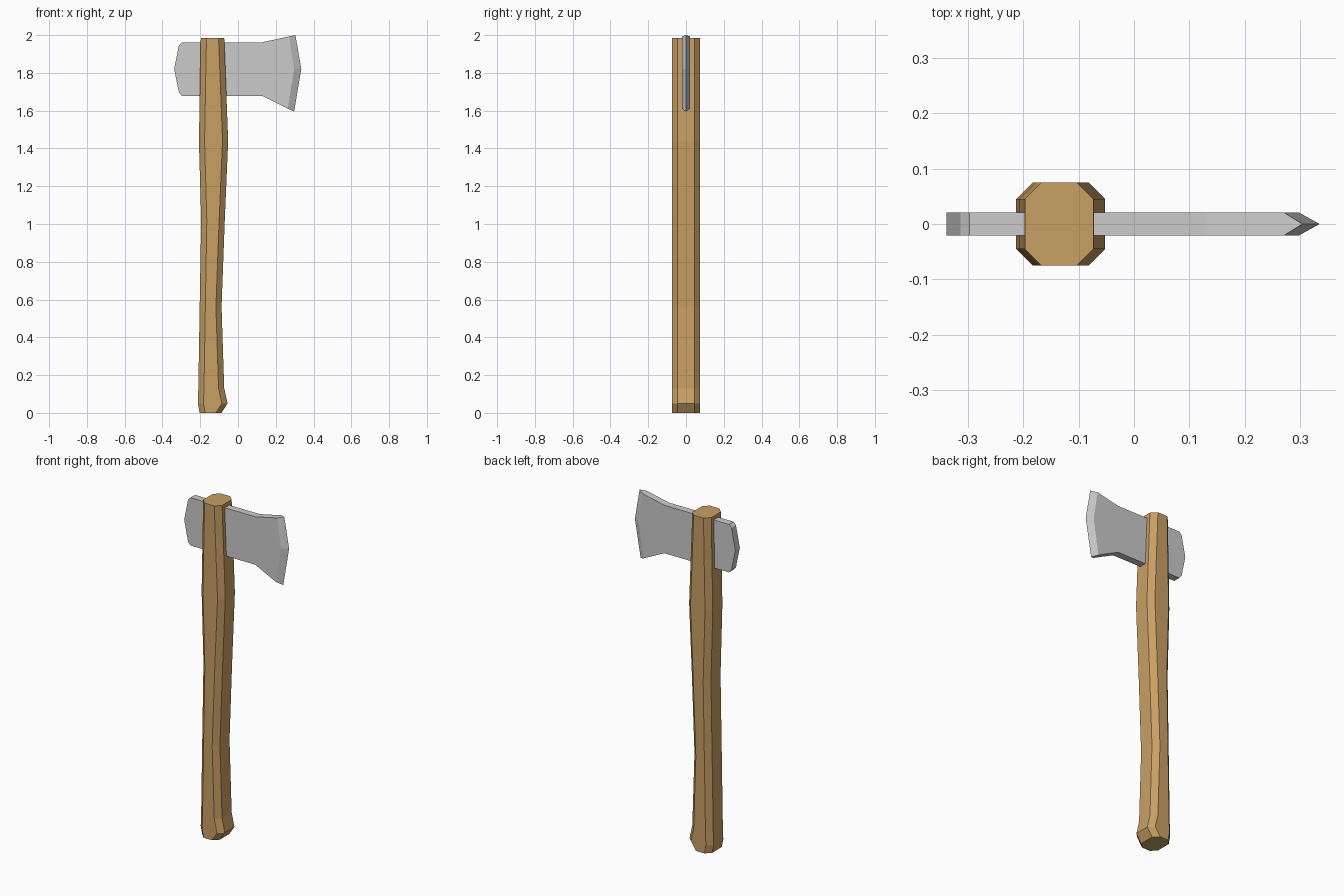
import bpy, bmesh

if "Cube" in bpy.data.objects:
    bpy.data.objects.remove(bpy.data.objects["Cube"])


def make_object(name, bm):
    bmesh.ops.recalc_face_normals(bm, faces=bm.faces)
    mesh = bpy.data.meshes.new(name)
    bm.to_mesh(mesh)
    bm.free()
    obj = bpy.data.objects.new(name, mesh)
    bpy.context.collection.objects.link(obj)
    return obj


# Handle: lofted octagonal rings (height, left x, right x)
sections = [
    (0.00, -0.203, -0.088),
    (0.05, -0.213, -0.055),
    (0.13, -0.210, -0.073),
    (0.56, -0.203, -0.087),
    (1.02, -0.195, -0.070),
    (1.44, -0.207, -0.052),
    (1.985, -0.197, -0.073),
]
wide, narrow, chamfer = 0.075, 0.045, 0.03
bm = bmesh.new()
rings = []
for z, left, right in sections:
    inner_l, inner_r = left + chamfer, right - chamfer
    octagon = [(left, -narrow), (inner_l, -wide), (inner_r, -wide), (right, -narrow),
               (right, narrow), (inner_r, wide), (inner_l, wide), (left, narrow)]
    rings.append([bm.verts.new((x, y, z)) for x, y in octagon])
for low, high in zip(rings, rings[1:]):
    for i in range(8):
        j = (i + 1) % 8
        bm.faces.new((low[i], low[j], high[j], high[i]))
bm.faces.new(rings[0])
bm.faces.new(rings[-1])
handle = make_object("handle", bm)
wood = bpy.data.materials.new("wood")
wood.diffuse_color = (0.58, 0.35, 0.13, 1)
wood.use_nodes = True
wood.node_tree.nodes["Principled BSDF"].inputs["Base Color"].default_value = wood.diffuse_color
handle.data.materials.append(wood)

# Axe head: flat plate outline; its first three points border the ground edge
outline = [(0.27, 1.993), (0.297, 1.82), (0.264, 1.611), (0.128, 1.678),
           (-0.297, 1.678), (-0.313, 1.697), (-0.338, 1.82), (-0.313, 1.945),
           (-0.297, 1.962), (0.128, 1.962)]
cutting_edge = [(0.304, 2.0), (0.335, 1.82), (0.297, 1.595)]
half_thick = 0.021
bm = bmesh.new()
front, back = [[bm.verts.new((x, y, z)) for x, z in outline]
               for y in (-half_thick, half_thick)]
edge = [bm.verts.new((x, 0, z)) for x, z in cutting_edge]
bm.faces.new(front)
bm.faces.new(back)
for i in range(2, len(outline)):
    j = (i + 1) % len(outline)
    bm.faces.new((front[i], front[j], back[j], back[i]))
for side in (front, back):
    for i in range(2):
        bm.faces.new((side[i], side[i + 1], edge[i + 1], edge[i]))
for i in (0, 2):
    bm.faces.new((front[i], back[i], edge[i]))
make_object("axe_head", bm)
